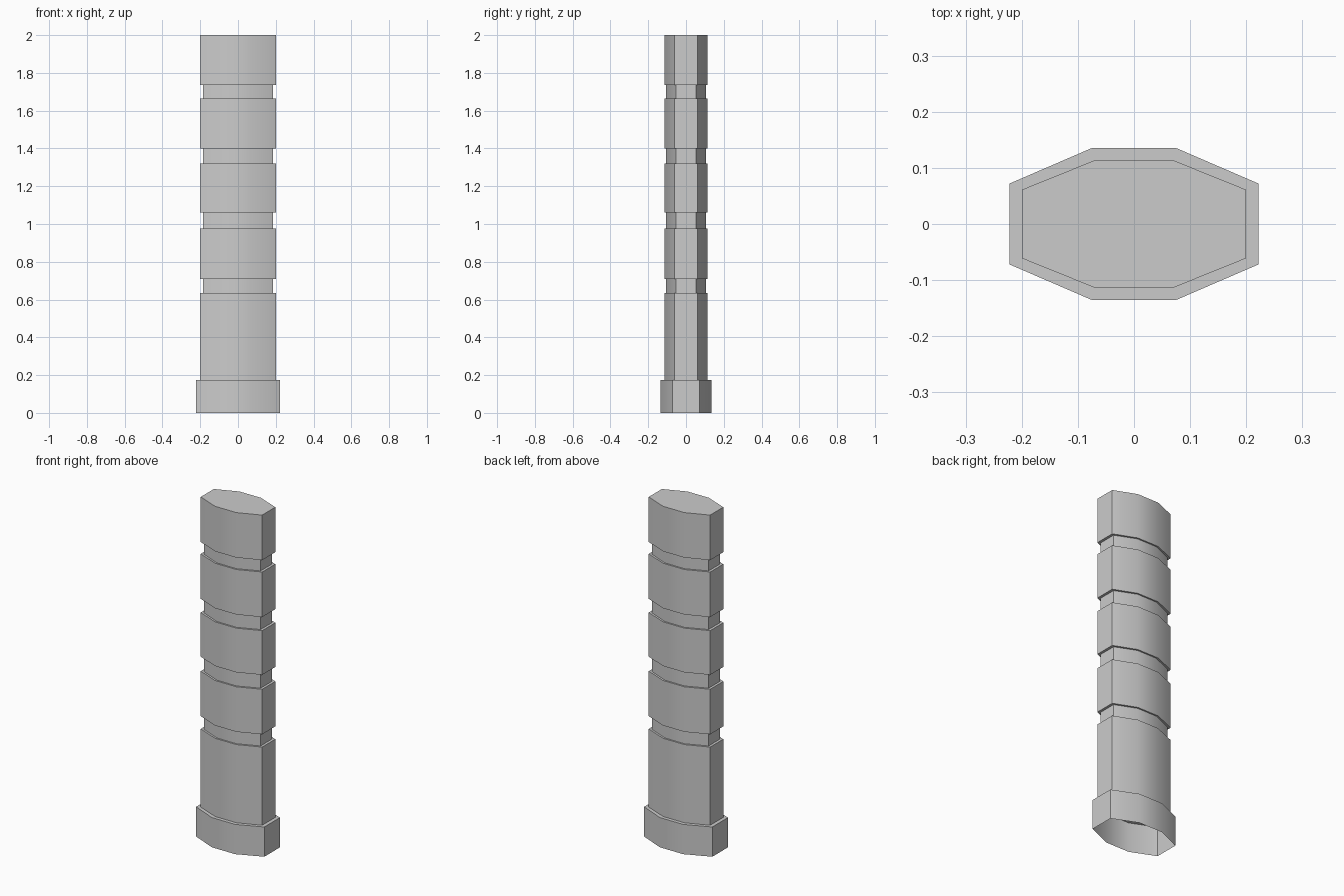
import bpy
import bmesh
import math

if "Cube" in bpy.data.objects:
    bpy.data.objects.remove(bpy.data.objects["Cube"], do_unlink=True)

# Single plain grey
grey = bpy.data.materials.new("plain grey")
grey.use_nodes = True
colour = (0.6, 0.6, 0.6, 1)
grey.diffuse_color = colour
grey.node_tree.nodes["Principled BSDF"].inputs["Base Color"].default_value = colour

# Cross-sections: end half width, end half depth, flat half width, flat half depth
BASE = (0.222, 0.072, 0.076, 0.135)
GRIP = (0.20, 0.061, 0.069, 0.114)
GROOVE = (0.185, 0.054, 0.064, 0.105)
GROOVES = [(0.635, 0.71), (0.975, 1.06), (1.32, 1.40), (1.665, 1.735)]

# Stack of section levels: wide collar, then grip with grooves
levels = [(BASE, 0), (BASE, 0.175), (GRIP, 0.175)]
for low, high in GROOVES:
    levels += [(GRIP, low), (GROOVE, low), (GROOVE, high), (GRIP, high)]
levels.append((GRIP, 2))


def add_ring(bm, section, z):
    ex, ey, fx, fy = section
    half = [(ex, -ey), (ex, ey), (fx, fy), (-fx, fy)]
    outline = half + [(-x, -y) for x, y in half]
    return [bm.verts.new((x, y, z)) for x, y in outline]


# Hollow handle shell, closed at the top and open below
bm = bmesh.new()
rings = [add_ring(bm, section, z) for section, z in levels]
for lower, upper in zip(rings, rings[1:]):
    for i in range(len(lower)):
        j = (i + 1) % len(lower)
        bm.faces.new((lower[i], lower[j], upper[j], upper[i]))
bm.faces.new(rings[-1])

mesh = bpy.data.meshes.new("grooved_handle")
bm.to_mesh(mesh)
bm.free()
mesh.materials.append(grey)
handle = bpy.data.objects.new("grooved_handle", mesh)
bpy.context.collection.objects.link(handle)

# Soft broad sides, crisp steps and corners
bpy.context.view_layer.objects.active = handle
handle.select_set(True)
bpy.ops.object.shade_smooth_by_angle(angle=math.radians(30))
